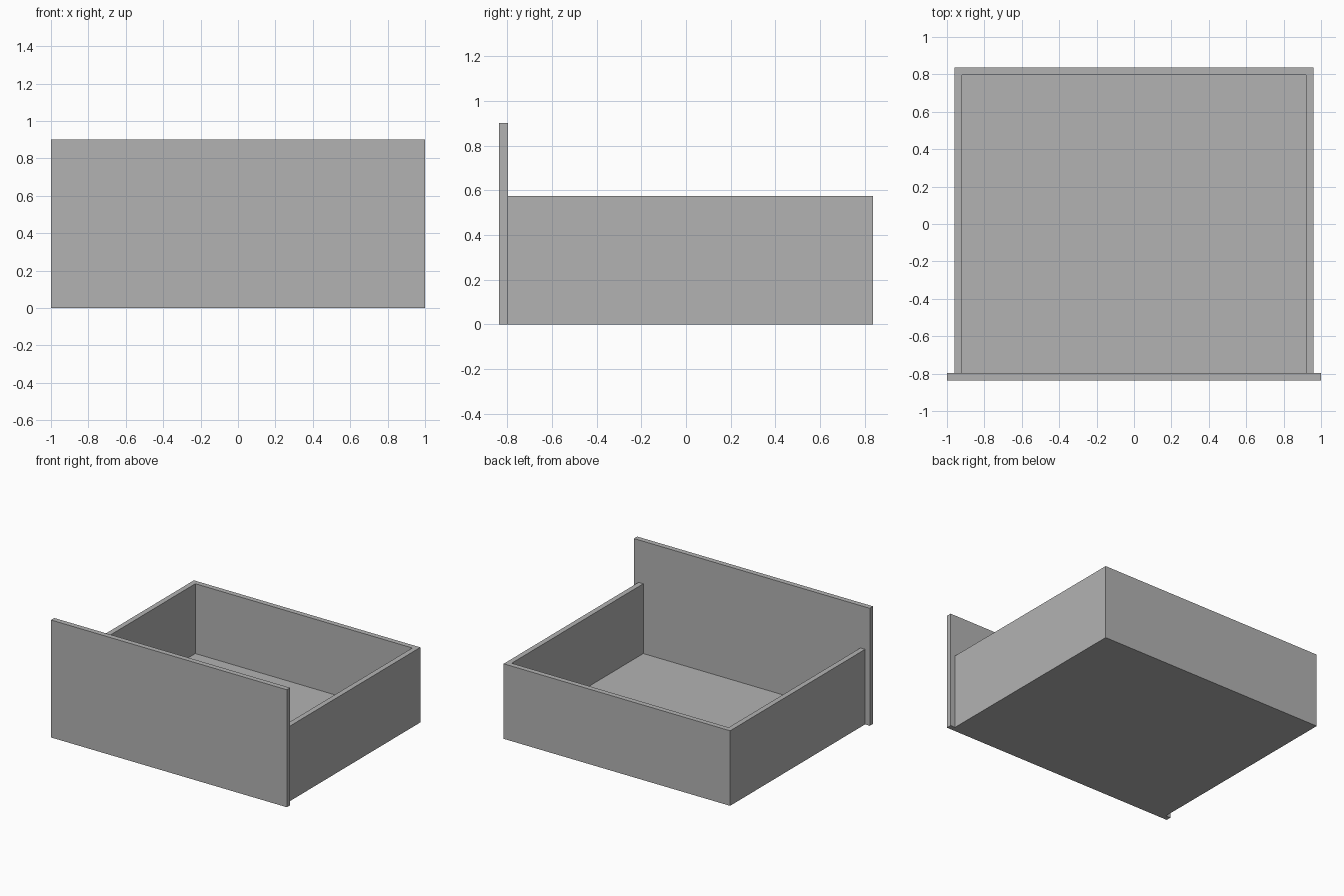
import bpy

cube = bpy.data.objects.get("Cube")
if cube:
    bpy.data.objects.remove(cube, do_unlink=True)

GREY = (0.45, 0.45, 0.45, 1)
mat = bpy.data.materials.new("plain grey")
mat.use_nodes = True
mat.diffuse_color = GREY
mat.node_tree.nodes["Principled BSDF"].inputs["Base Color"].default_value = GREY


def board(name, low, high):
    """Flat board spanning two opposite corners."""
    bpy.ops.mesh.primitive_cube_add(size=1)
    obj = bpy.context.object
    obj.name = obj.data.name = name
    for v in obj.data.vertices:
        v.co = [h if c > 0 else l for c, l, h in zip(v.co, low, high)]
    obj.data.materials.append(mat)
    return obj


T = 0.04           # board thickness
W = 0.96           # half width of the box
FRONT = -0.797     # back face of the front panel
BACK = 0.837
WALL = 0.575       # wall height

# Tall front panel, wider than the box
board("front_panel", (-1, -BACK, 0), (1, FRONT, 0.9))

# Side walls run the full depth
board("left_side", (W - T, FRONT, 0), (W, BACK, WALL))
board("right_side", (-W, FRONT, 0), (T - W, BACK, WALL))

# Back wall and floor fit between the sides
board("back_wall", (T - W, BACK - T, 0), (W - T, BACK, WALL))
board("floor", (T - W, FRONT, 0), (W - T, BACK - T, T))
